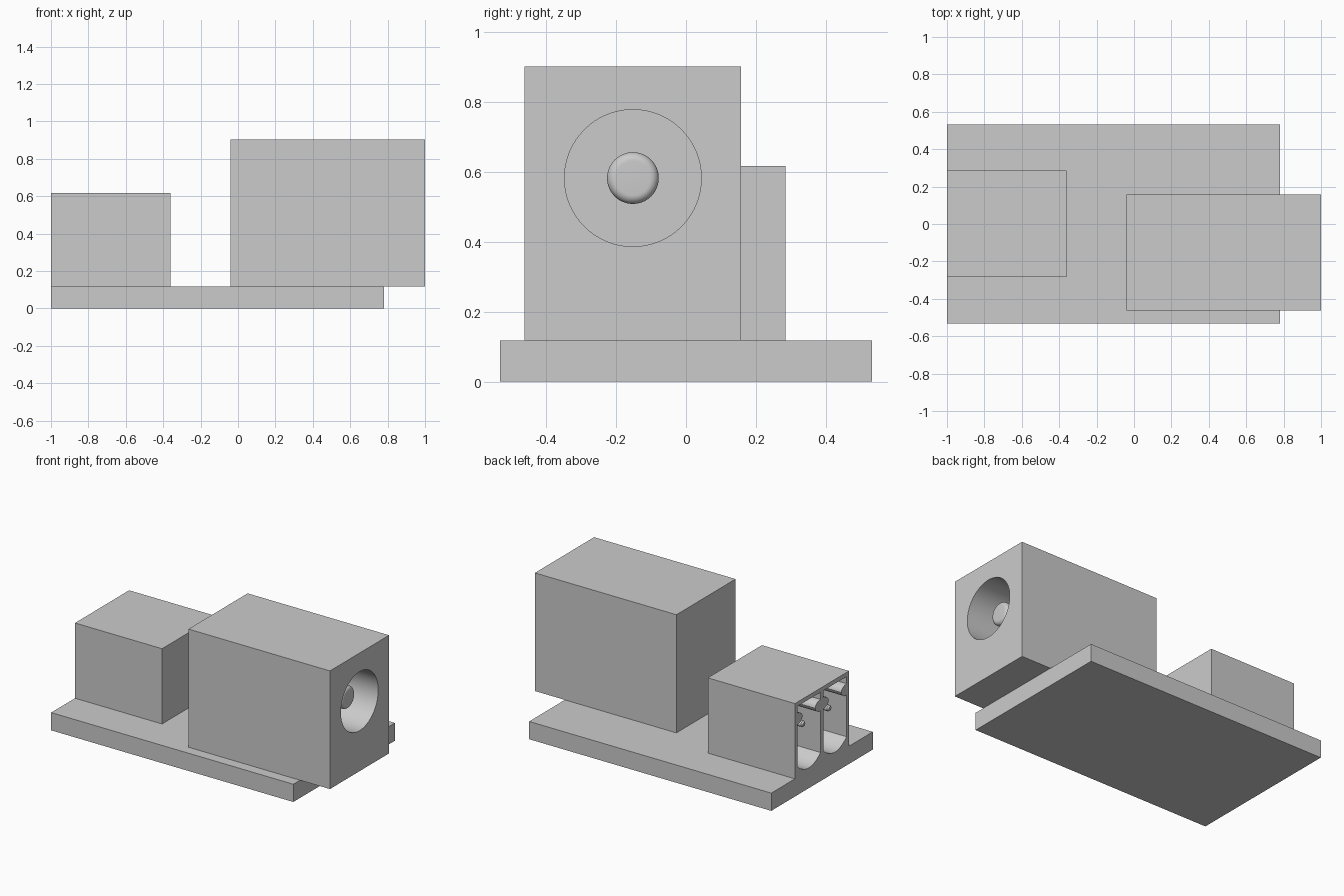
import bpy, bmesh, math
from mathutils import Matrix

if "Cube" in bpy.data.objects:
    bpy.data.objects.remove(bpy.data.objects["Cube"])

grey = bpy.data.materials.new("plain grey")
grey.use_nodes = True
COLOUR = (0.6, 0.6, 0.6, 1)
grey.diffuse_color = COLOUR
grey.node_tree.nodes["Principled BSDF"].inputs["Base Color"].default_value = COLOUR


def finish(name, bm):
    bmesh.ops.recalc_face_normals(bm, faces=bm.faces)
    mesh = bpy.data.meshes.new(name)
    bm.to_mesh(mesh)
    bm.free()
    mesh.materials.append(grey)
    obj = bpy.data.objects.new(name, mesh)
    bpy.context.collection.objects.link(obj)
    return obj


def box(name, x, y, z):
    bm = bmesh.new()
    bmesh.ops.create_cube(bm, size=1)
    for v in bm.verts:
        v.co = [lo + (hi - lo) * (c + 0.5) for c, (lo, hi) in zip(v.co, (x, y, z))]
    return finish(name, bm)


def prism(name, profile, x0, x1):
    """Extrude a (y, z) outline along x."""
    bm = bmesh.new()
    face = bm.faces.new([bm.verts.new((x0, y, z)) for y, z in profile])
    ext = bmesh.ops.extrude_face_region(bm, geom=[face])
    for v in ext["geom"]:
        if isinstance(v, bmesh.types.BMVert):
            v.co.x = x1
    return finish(name, bm)


def lathe(name, profile, y, z, steps=64):
    """Spin (x, radius) points about an axis along x."""
    bm = bmesh.new()
    verts = [bm.verts.new((x, 0, r)) for x, r in profile]
    edges = [bm.edges.new(pair) for pair in zip(verts, verts[1:])]
    bmesh.ops.spin(bm, geom=verts + edges, cent=(0, 0, 0), axis=(1, 0, 0),
                   angle=math.tau, steps=steps)
    bmesh.ops.remove_doubles(bm, verts=bm.verts, dist=0.0001)
    bm.transform(Matrix.Translation((0, y, z)))
    return finish(name, bm)


def activate(obj):
    bpy.ops.object.select_all(action="DESELECT")
    obj.select_set(True)
    bpy.context.view_layer.objects.active = obj


def cut(obj, cutter):
    cutter.hide_render = True
    mod = obj.modifiers.new("cut", "BOOLEAN")
    mod.operation, mod.solver, mod.object = "DIFFERENCE", "EXACT", cutter
    activate(obj)
    bpy.ops.object.modifier_apply(modifier=mod.name)
    bpy.data.objects.remove(cutter)


def smooth(obj):
    activate(obj)
    bpy.ops.object.shade_smooth_by_angle(angle=math.radians(30))


BOARD_TOP = 0.118

# Circuit board
box("board", (-1, 0.78), (-0.533, 0.533), (0, BOARD_TOP))

# Power jack with a round bore
JACK_Y, JACK_Z = -0.152, 0.583
jack = box("jack_body", (-0.04, 1), (-0.463, 0.158), (BOARD_TOP, 0.903))
cut(jack, lathe("bore", [(0.3, 0), (0.3, 0.196), (1.1, 0.196), (1.1, 0)], JACK_Y, JACK_Z))
smooth(jack)

# Centre pin with a rounded rim
PIN_R, RIM, TIP = 0.074, 0.025, 0.92
pin = [(0.28, 0), (0.28, PIN_R)]
for i in range(9):
    a = i * math.pi / 16
    pin.append((TIP - RIM + RIM * math.sin(a), PIN_R - RIM + RIM * math.cos(a)))
pin.append((TIP, 0))
smooth(lathe("jack_pin", pin, JACK_Y, JACK_Z))

# Two-way terminal housing
housing = box("terminal_housing", (-1, -0.36), (-0.283, 0.285), (BOARD_TOP, 0.618))

# Cell outline: scalloped floor, round-nosed side ridges, flat ceiling
HALF, VALLEY, CUSP = 0.122, 0.135, 0.19
floor = [(HALF * t / 8, VALLEY + (CUSP - VALLEY) * (t / 8) ** 2) for t in range(-8, 9)]
ridge = [(HALF - 0.055 * math.sin(a), 0.505 - 0.038 * math.cos(a))
         for a in (i * math.pi / 8 for i in range(9))]
right_side = ridge + [(HALF, 0.59)]
left_side = [(-y, z) for y, z in reversed(right_side)]

for side, cy in (("left", -0.136), ("right", 0.138)):
    outline = [(cy + y, z) for y, z in floor + right_side + left_side]
    cut(housing, prism("cell", outline, -1.1, -0.42))
    contact = [(-0.4, 0), (-0.4, 0.02), (-0.955, 0.02), (-0.965, 0.012), (-0.965, 0)]
    smooth(lathe(side + "_contact", contact, cy, 0.415, 24))
smooth(housing)
